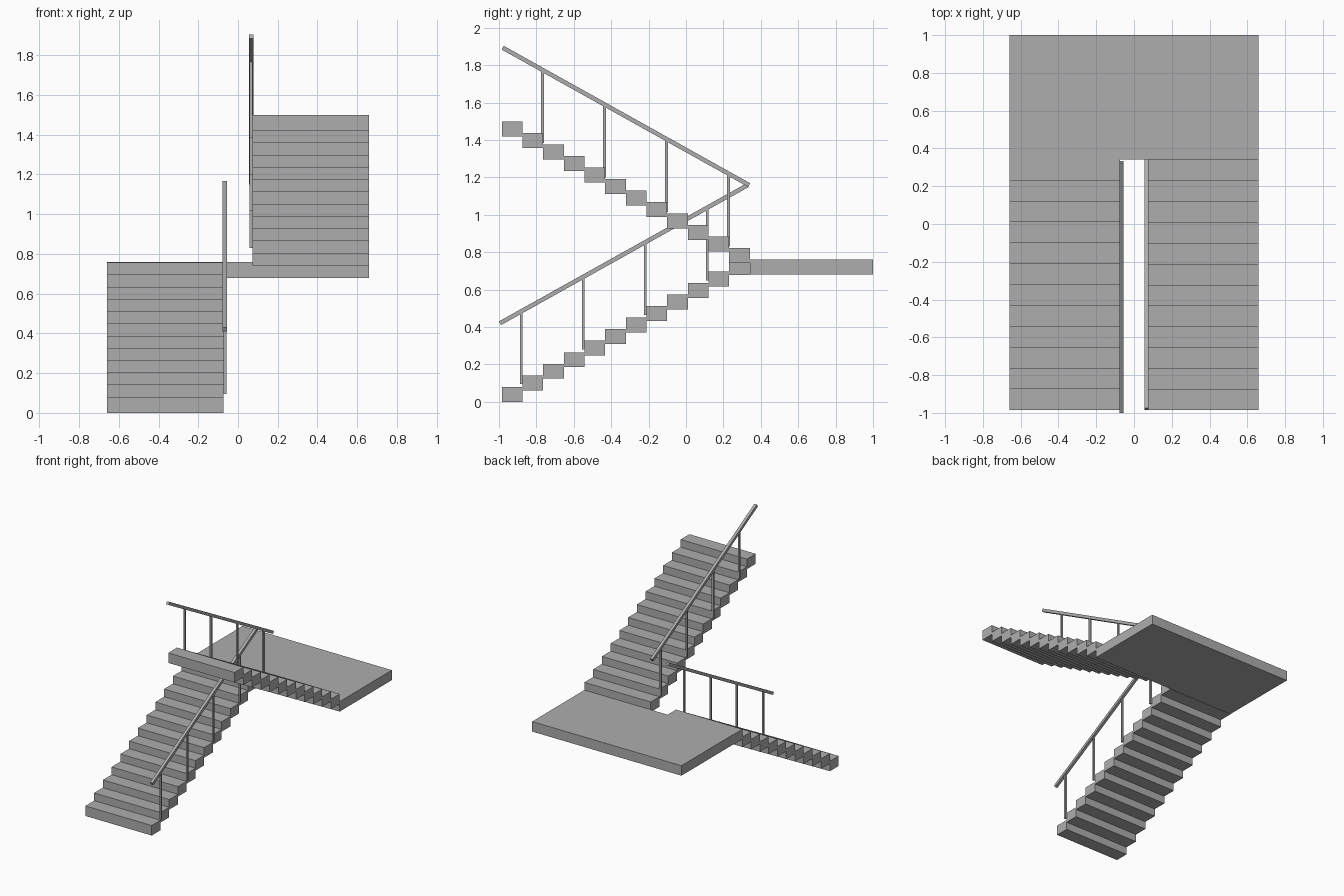
import bpy
import math

cube = bpy.data.objects.get("Cube")
if cube:
    bpy.data.objects.remove(cube, do_unlink=True)

GREY = (0.42, 0.42, 0.42, 1.0)
grey = bpy.data.materials.new("plain grey")
grey.use_nodes = True
grey.diffuse_color = GREY
grey.node_tree.nodes["Principled BSDF"].inputs["Base Color"].default_value = GREY


def box(name, low, high, tilt=0.0):
    """Box between two corners, tilted about x through its centre."""
    centre = [(a + b) / 2 for a, b in zip(low, high)]
    bpy.ops.mesh.primitive_cube_add(size=1, location=centre)
    ob = bpy.context.object
    ob.name = name
    ob.scale = [b - a for a, b in zip(low, high)]
    ob.rotation_euler.x = tilt
    ob.data.materials.append(grey)
    return ob


STEPS = 12
RUN, RISE, THICK = 0.1105, 0.0616, 0.08
OUTER, INNER = 0.66, 0.073
FRONT, EDGE = -0.985, 0.341
LANDING = 0.68
SLOPE = RISE / RUN
RAIL_X, RAIL, POST = 0.066, 0.0115, 0.007
POST_DROP = 0.39


def flight(name, side, start_y, start_z, heading):
    """Row of overlapping treads climbing along heading (+1 back, -1 front)."""
    xs = sorted((side * INNER, side * OUTER))
    for i in range(STEPS):
        y0, y1 = sorted(start_y + heading * RUN * k for k in (i, i + 1))
        z = start_z + i * RISE
        box(f"{name}_step_{i + 1}", (xs[0], y0, z), (xs[1], y1, z + THICK))


def railing(name, side, y0, y1, z_front, heading, first_post):
    """Sloping square handrail with four upright posts."""
    x = side * RAIL_X
    slope = heading * SLOPE

    def rail_z(y):
        return z_front + slope * (y - y0)

    mid_y = (y0 + y1) / 2
    mid_z = rail_z(mid_y)
    half = (y1 - y0) / 2 * math.hypot(1, slope)
    box(f"{name}_handrail", (x - RAIL, mid_y - half, mid_z - RAIL),
        (x + RAIL, mid_y + half, mid_z + RAIL), math.atan(slope))
    for i in range(4):
        y = first_post + 3 * RUN * i
        box(f"{name}_post_{i + 1}", (x - POST, y - POST, rail_z(y) - POST_DROP),
            (x + POST, y + POST, rail_z(y)))


# Landing slab across the back
box("landing", (-OUTER, EDGE, LANDING), (OUTER, 1.0, LANDING + THICK))

# Lower flight climbs to the back, upper flight returns to the front
flight("lower", -1, FRONT, 0.0, 1)
flight("upper", 1, EDGE, LANDING + RISE, -1)

# Handrails along the open well
railing("lower", -1, -0.9945, 0.328, 0.42, 1, -0.88)
railing("upper", 1, -0.98, 0.338, 1.893, -1, -0.767)
